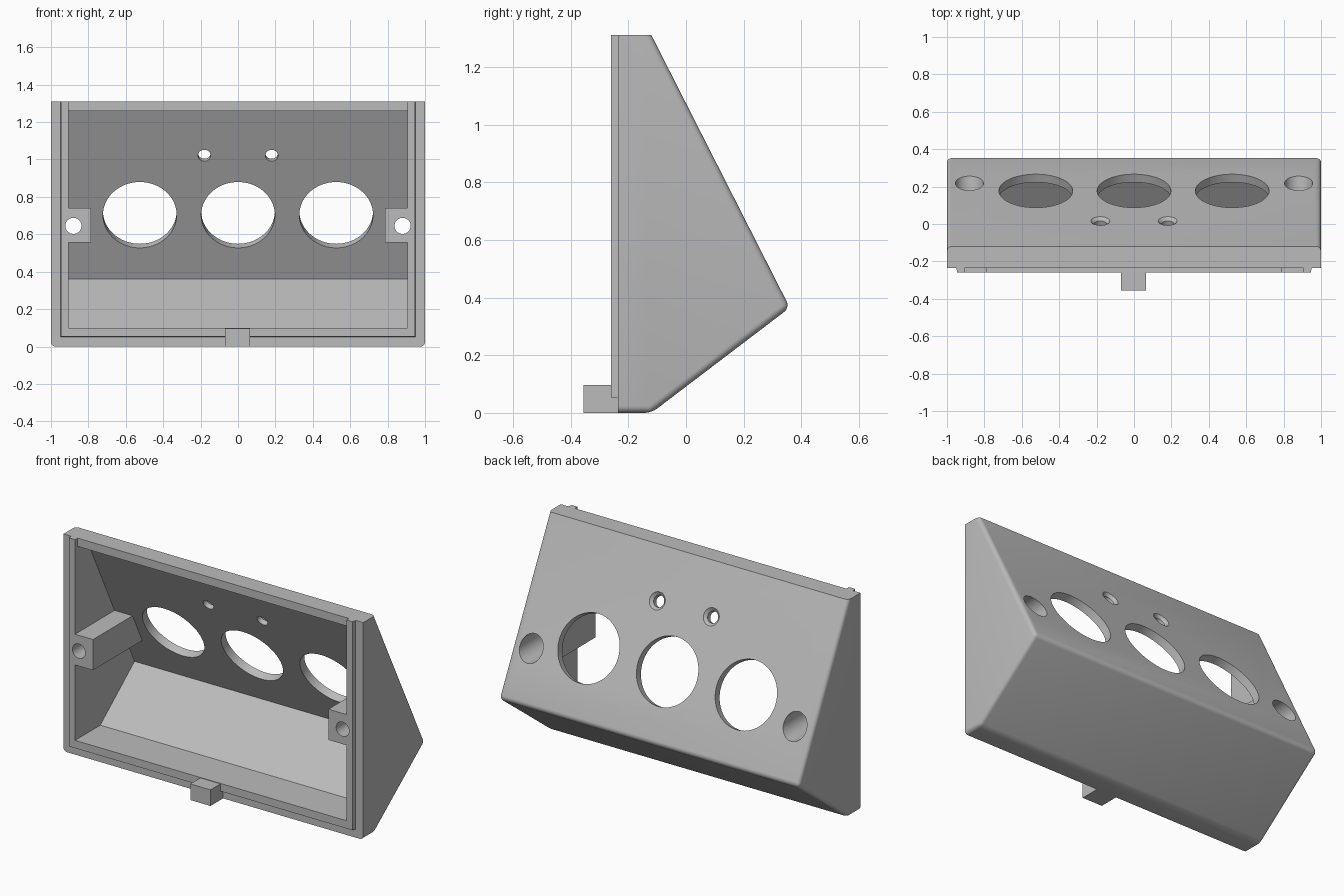
import bpy, bmesh
from math import radians
from mathutils import Matrix, Vector

cube = bpy.data.objects.get("Cube")
if cube:
    bpy.data.objects.remove(cube, do_unlink=True)

grey = bpy.data.materials.new("plain grey")
grey.use_nodes = True
COLOUR = (0.5, 0.5, 0.5, 1)
grey.diffuse_color = COLOUR
grey.node_tree.nodes["Principled BSDF"].inputs["Base Color"].default_value = COLOUR


def finish(bm, name):
    bmesh.ops.recalc_face_normals(bm, faces=bm.faces)
    mesh = bpy.data.meshes.new(name)
    bm.to_mesh(mesh)
    bm.free()
    mesh.materials.append(grey)
    ob = bpy.data.objects.new(name, mesh)
    bpy.context.collection.objects.link(ob)
    return ob


def extrude_x(profile, x0, x1):
    """Side profile of (y, z) points swept from x0 to x1."""
    bm = bmesh.new()
    face = bm.faces.new([bm.verts.new((x0, y, z)) for y, z in profile])
    out = bmesh.ops.extrude_face_region(bm, geom=[face])
    moved = [v for v in out["geom"] if isinstance(v, bmesh.types.BMVert)]
    bmesh.ops.translate(bm, verts=moved, vec=(x1 - x0, 0, 0))
    return bm


def box(name, x, y, z):
    prof = [(y[0], z[0]), (y[1], z[0]), (y[1], z[1]), (y[0], z[1])]
    return finish(extrude_x(prof, *x), name)


def cylinder(name, matrix, z0, z1, r0, r1=None, sides=64):
    bm = bmesh.new()
    place = matrix @ Matrix.Translation((0, 0, (z0 + z1) / 2))
    bmesh.ops.create_cone(bm, cap_ends=True, segments=sides, radius1=r0,
                          radius2=r0 if r1 is None else r1, depth=z1 - z0, matrix=place)
    return finish(bm, name)


def tapered_box(name, matrix, z0, z1, size0, size1):
    bm = bmesh.new()
    bmesh.ops.create_cube(bm, size=1)
    for v in bm.verts:
        w, h = size0 if v.co.z < 0 else size1
        v.co = matrix @ Vector((v.co.x * w, v.co.y * h, z0 if v.co.z < 0 else z1))
    return finish(bm, name)


def combine(target, tool, operation):
    mod = target.modifiers.new("combine", "BOOLEAN")
    mod.object, mod.operation, mod.solver = tool, operation, "EXACT"
    bpy.context.view_layer.objects.active = target
    bpy.ops.object.modifier_apply(modifier=mod.name)
    bpy.data.objects.remove(tool, do_unlink=True)


RIM, LIP, TOP = -0.235, -0.26, 1.31
APEX = Vector((0.36, 0.365))
SHOULDER = Vector((-0.12, TOP))

# Outer shell with rounded sloping edges
bm = extrude_x([(RIM, 0), (-0.12, 0), APEX, SHOULDER, (RIM, TOP)], -1, 1)


def is_rounded(e):
    at_rim = all(abs(v.co.y - RIM) < 1e-4 for v in e.verts)
    at_top = all(abs(v.co.z - TOP) < 1e-4 for v in e.verts)
    return not (at_rim or at_top)


bmesh.ops.recalc_face_normals(bm, faces=bm.faces)
bmesh.ops.bevel(bm, geom=[e for e in bm.edges if is_rounded(e)], offset=0.024,
                segments=5, profile=0.5, affect="EDGES")
housing = finish(bm, "housing")

# Raised lip round the open front, slightly tapered
bm = extrude_x([(LIP, 0.053), (-0.2, 0.047), (-0.2, TOP), (LIP, TOP)], -0.955, 0.955)
for v in bm.verts:
    if v.co.y < RIM:
        v.co.x *= 0.99
combine(housing, finish(bm, "lip"), "UNION")

# Hollow inside, and the lip left open along the top
cavity = [(-0.4, 0.1), (-0.02, 0.1), (0.307, 0.36), (-0.145, 1.26), (-0.4, 1.26)]
combine(housing, finish(extrude_x(cavity, -0.905, 0.905), "cavity"), "DIFFERENCE")
combine(housing, box("lip_gap", (-0.905, 0.905), (-0.4, RIM), (0.1, 1.5)), "DIFFERENCE")

# Front tab
combine(housing, box("tab", (-0.07, 0.065), (-0.355, -0.2), (0, 0.097)), "UNION")


def panel_y(z):
    return SHOULDER.x + (TOP - z) * (APEX.x - SHOULDER.x) / (TOP - APEX.y)


# Screw posts with deep counterbores from the sloping panel
for s in (-1, 1):
    low, high = 0.555, 0.74
    post = [(LIP, low), (panel_y(low) - 0.025, low), (panel_y(high) - 0.025, high), (LIP, high)]
    combine(housing, finish(extrude_x(post, s * 0.785, s * 0.93), "post"), "UNION")
    along_y = Matrix.Translation((s * 0.88, 0, 0.645)) @ Matrix.Rotation(radians(-90), 4, "X")
    combine(housing, cylinder("post_bore", along_y, -0.5, 0, 0.043), "DIFFERENCE")
    combine(housing, cylinder("counterbore", along_y, -0.15, 0.5, 0.075), "DIFFERENCE")

# Frame on the sloping panel: local z points out through it
slope = (SHOULDER - APEX).normalized()
up = Vector((0, slope.x, slope.y))
side = Vector((-1, 0, 0))
turn = Matrix((side, up, side.cross(up))).transposed().to_4x4()


def on_panel(x, z):
    return Matrix.Translation((x, panel_y(z), z)) @ turn


# Three large round openings
for x in (-0.525, 0, 0.525):
    combine(housing, cylinder("gauge_hole", on_panel(x, 0.725), -0.09, 0.05, 0.197, sides=96),
            "DIFFERENCE")

# Connector window: inner pocket, slot, flared outer edge, countersunk screw holes
centre = on_panel(0, 1.042)
pocket = centre @ Matrix.Translation((0, 0.01, 0))
combine(housing, tapered_box("pocket", pocket, -0.1, -0.023, (0.53, 0.145), (0.53, 0.145)),
        "DIFFERENCE")
combine(housing, tapered_box("slot", centre, -0.1, 0.05, (0.195, 0.112), (0.195, 0.112)),
        "DIFFERENCE")
combine(housing, tapered_box("flare", centre, -0.012, 0.012, (0.19, 0.107), (0.24, 0.14)),
        "DIFFERENCE")
for x in (-0.18, 0.18):
    hole = on_panel(x, 1.042)
    combine(housing, cylinder("screw_hole", hole, -0.1, 0.05, 0.034, sides=32), "DIFFERENCE")
    combine(housing, cylinder("countersink", hole, -0.018, 0.018, 0.033, 0.069, sides=32),
            "DIFFERENCE")

# Smooth the rounded edges and bores, keep the corners crisp
bpy.ops.object.select_all(action="DESELECT")
housing.select_set(True)
bpy.context.view_layer.objects.active = housing
bpy.ops.object.shade_smooth_by_angle(angle=radians(30))
